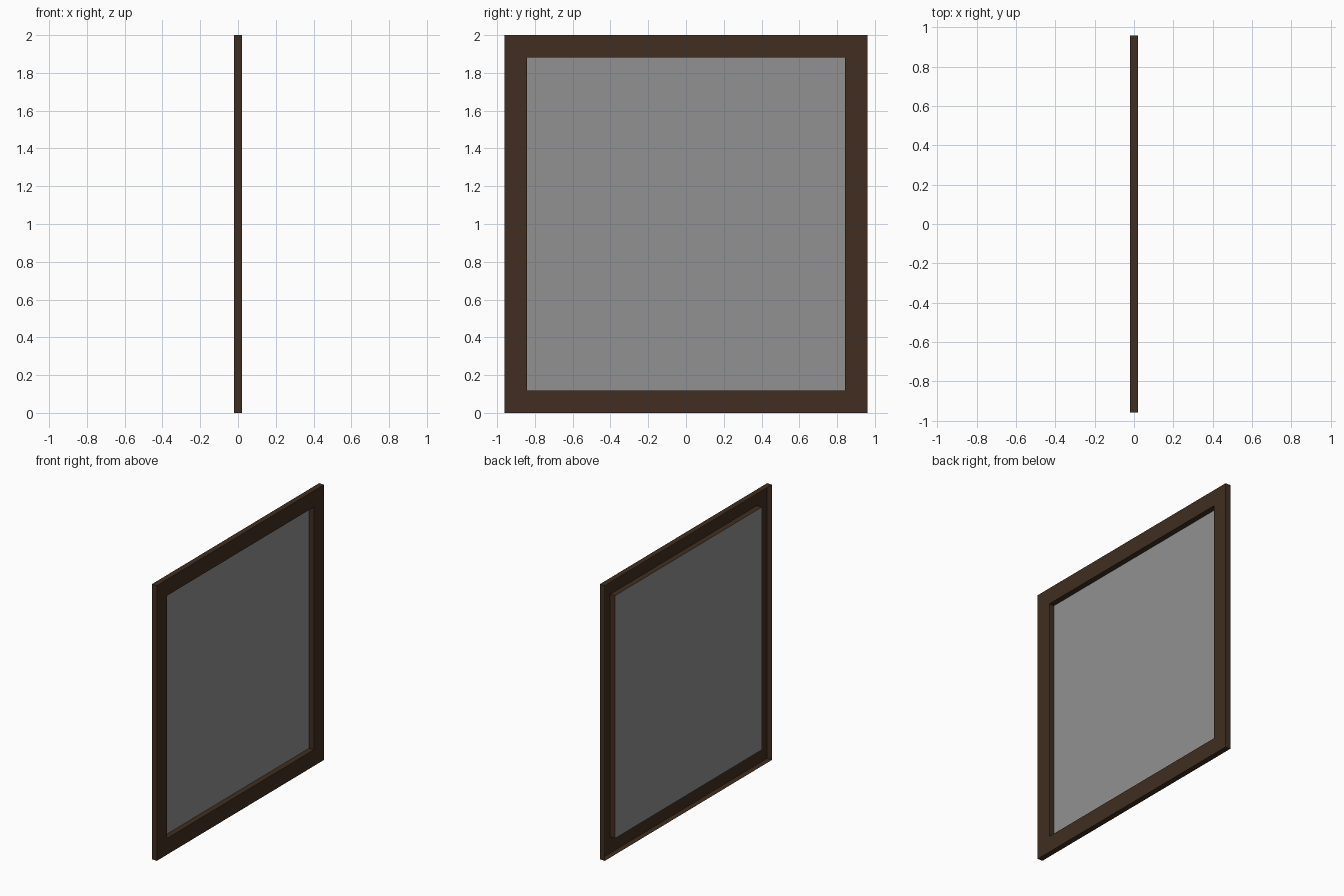
import bpy
import bmesh

if "Cube" in bpy.data.objects:
    bpy.data.objects.remove(bpy.data.objects["Cube"])

HALF_W, HEIGHT, HALF_T, BORDER = 0.96, 2.0, 0.02, 0.118


def ring(bm, x, inset):
    """Rectangle of vertices in the YZ plane, counter-clockwise seen from +x."""
    w, lo, hi = HALF_W - inset, inset, HEIGHT - inset
    return [bm.verts.new((x, y, z)) for y, z in ((-w, lo), (w, lo), (w, hi), (-w, hi))]


def finish(bm, name, color):
    mesh = bpy.data.meshes.new(name)
    bm.to_mesh(mesh)
    bm.free()
    obj = bpy.data.objects.new(name, mesh)
    bpy.context.collection.objects.link(obj)
    mat = bpy.data.materials.new(name + "_material")
    mat.diffuse_color = color
    mat.use_nodes = True
    mat.node_tree.nodes["Principled BSDF"].inputs["Base Color"].default_value = mat.diffuse_color
    mesh.materials.append(mat)


# Frame: hollow shell, open at the back (outer walls, front face, inner walls)
bm = bmesh.new()
profile = [(-HALF_T, 0), (HALF_T, 0), (HALF_T, BORDER), (-HALF_T, BORDER)]
rings = [ring(bm, x, inset) for x, inset in profile]
for a, b in zip(rings, rings[1:]):
    for i in range(4):
        j = (i + 1) % 4
        bm.faces.new((a[i], a[j], b[j], b[i]))
finish(bm, "window_frame", (0.052, 0.027, 0.0144, 1))

# Pane: single dark grey sheet closing the opening at the back of the inner walls
bm = bmesh.new()
bm.faces.new(ring(bm, -HALF_T, BORDER))
finish(bm, "window_pane", (0.283, 0.283, 0.283, 1))
